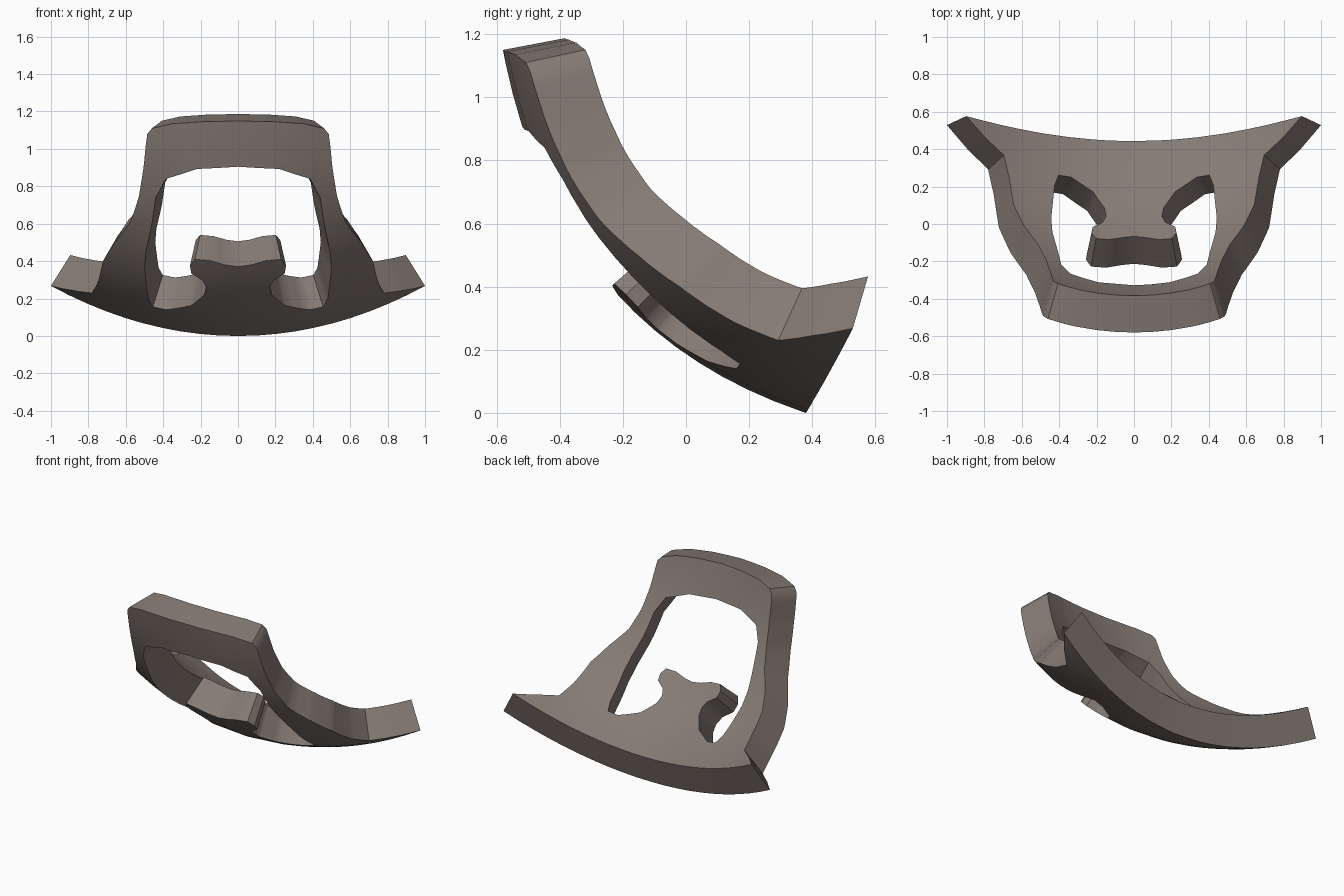
import bpy, bmesh
from mathutils import Vector

if "Cube" in bpy.data.objects:
    bpy.data.objects.remove(bpy.data.objects["Cube"])

CURVE = 0.3      # sideways bowl of the plate
THICK = 0.2


def centre(w):
    """Centre-line point and inward normal in the YZ plane; w = z - y."""
    y = 0.115 - 0.644 * w + 0.14 * w * w
    d = -0.644 + 0.28 * w
    return y, y + w, Vector((0, 1 + d, -d)).normalized()


def outer(x, w):
    y, z, n = centre(w)
    return Vector((x, y, z)) + n * CURVE * x * x


def surface(x, w, h):
    e = 0.001
    dx = outer(x + e, w) - outer(x - e, w)
    dw = outer(x, w + e) - outer(x, w - e)
    n = dw.cross(dx).normalized()
    if n.z < 0:
        n = -n
    return outer(x, w) + n * THICK * h


def solve(x, z):
    """Find w on the outer surface from a front-view (x, z) reading."""
    lo, hi = -0.8, 1.9
    for _ in range(40):
        mid = (lo + hi) / 2
        if outer(x, mid).z < z:
            lo = mid
        else:
            hi = mid
    return lo


# Right half outline, front view: top bar and outer side down to the wing
side = [(0, 1.15), (.2, 1.145), (.35, 1.135), (.46, 1.11), (.485, 1.08),
        (.492, 1.03), (.505, .9), (.53, .745), (.575, .61), (.66, .5),
        (.722, .4), (.75, .285), (.78, .23), (.89, .245)]
# Opening: nose tongue, eye pocket, inner side of the strut, top bar
opening = [(0, .37), (.07, .38), (.15, .403), (.23, .41), (.257, .375),
           (.25, .335), (.19, .297), (.17, .26), (.18, .22), (.25, .163),
           (.38, .14), (.455, .155), (.48, .2), (.5, .36), (.493, .45),
           (.46, .6), (.44, .74), (.385, .84), (.22, .893), (0, .905)]
# Lower rim, in surface coordinates
rim = [(x, -.38 - .085 * x * x) for x in (1, .9, .8, .7, .55, .4, .2, 0)]

outline = [(x, solve(x, z)) for x, z in side] + rim
outline += [(x, solve(x, z)) for x, z in opening]

bm = bmesh.new()
bm.faces.new([bm.verts.new((x, w, 0)) for x, w in outline])


def cut(co, no):
    bmesh.ops.bisect_plane(bm, geom=bm.verts[:] + bm.edges[:] + bm.faces[:],
                           dist=1e-5, plane_co=co, plane_no=no)


# Slice the flat pattern so it can bend
for i in range(1, 10):
    cut((i * .1 + .003, 0, 0), (1, 0, 0))
for i in range(18):
    cut((0, -.36 + i * .12, 0), (0, 1, 0))

# Mirror, weld, thicken, then bend onto the curved surface
bmesh.ops.mirror(bm, geom=bm.verts[:] + bm.edges[:] + bm.faces[:],
                 axis='X', merge_dist=1e-4)
bmesh.ops.remove_doubles(bm, verts=bm.verts[:], dist=1e-4)
ext = bmesh.ops.extrude_face_region(bm, geom=bm.faces[:], use_keep_orig=True)
for v in ext["geom"]:
    if isinstance(v, bmesh.types.BMVert):
        v.co.z = 1
for v in bm.verts:
    v.co = surface(*v.co)
bmesh.ops.recalc_face_normals(bm, faces=bm.faces[:])

mesh = bpy.data.meshes.new("curved_plate")
bm.to_mesh(mesh)
bm.free()
plate = bpy.data.objects.new("curved_plate", mesh)
bpy.context.collection.objects.link(plate)

# Warm grey-brown finish
mat = bpy.data.materials.new("warm_grey")
mat.diffuse_color = (.24, .20, .175, 1)
mat.use_nodes = True
mat.node_tree.nodes["Principled BSDF"].inputs["Base Color"].default_value = mat.diffuse_color
mesh.materials.append(mat)

bpy.context.view_layer.objects.active = plate
plate.select_set(True)
bpy.ops.object.shade_smooth_by_angle(angle=0.6)
